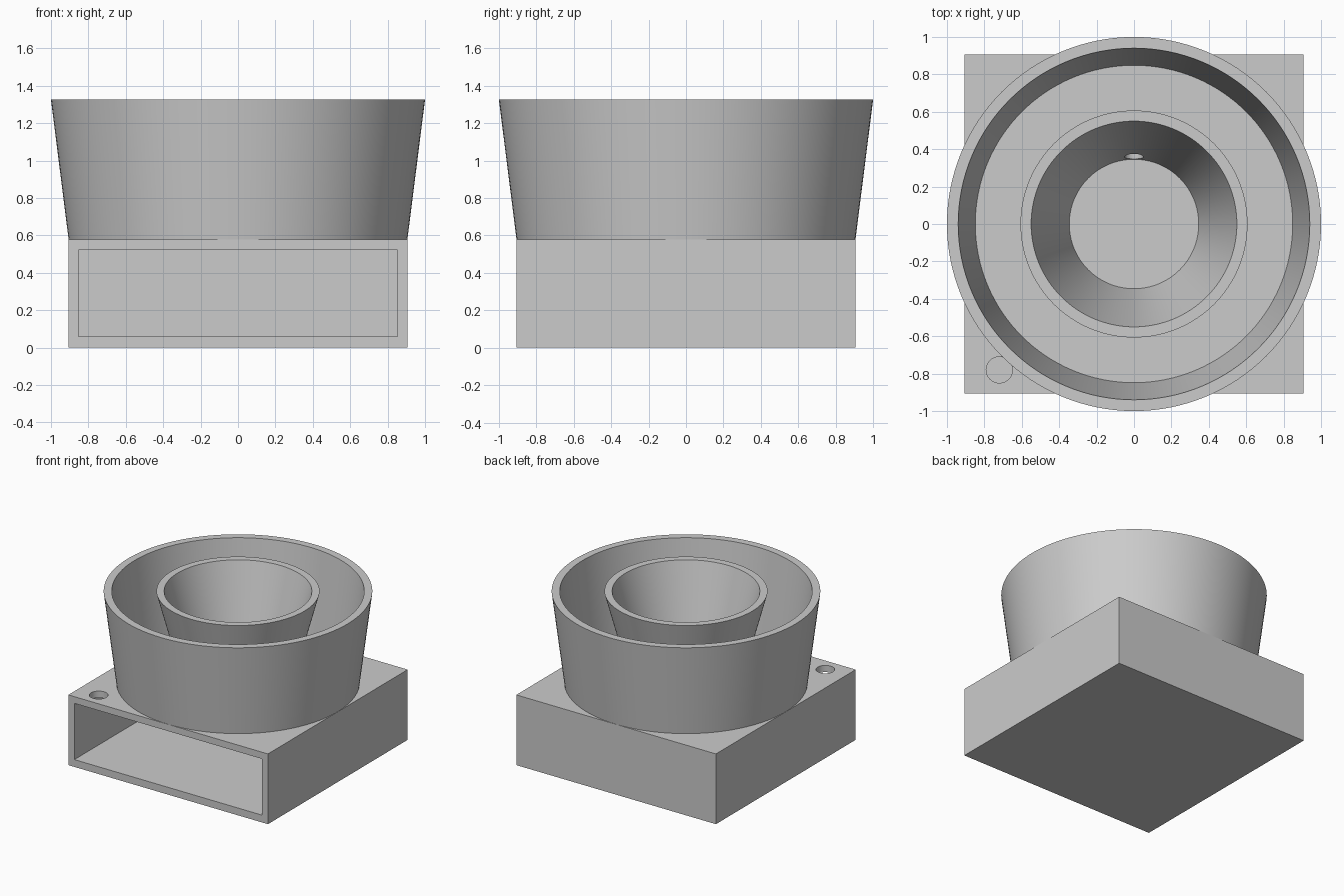
import bpy
import bmesh
from math import cos, sin, tau
from mathutils import Matrix, Vector

default = bpy.data.objects.get("Cube")
if default:
    bpy.data.objects.remove(default, do_unlink=True)

grey = bpy.data.materials.new("plain grey")
grey.use_nodes = True
colour = (0.6, 0.6, 0.6, 1)
grey.diffuse_color = colour
grey.node_tree.nodes["Principled BSDF"].inputs["Base Color"].default_value = colour

HALF = 0.907        # half width of the base
BASE_TOP = 0.577
RIM = 1.326
WALL = 0.055


def finish(name, bm):
    bmesh.ops.recalc_face_normals(bm, faces=bm.faces)
    mesh = bpy.data.meshes.new(name)
    bm.to_mesh(mesh)
    bm.free()
    mesh.materials.append(grey)
    obj = bpy.data.objects.new(name, mesh)
    bpy.context.collection.objects.link(obj)
    return obj


def box(name, low, high):
    low, high = Vector(low), Vector(high)
    bm = bmesh.new()
    bmesh.ops.create_cube(bm, size=1, matrix=Matrix.Translation((low + high) / 2)
                          @ Matrix.Diagonal((*(high - low), 1)))
    return finish(name, bm)


def cylinder(name, centre, radius, depth, axis="Z"):
    bm = bmesh.new()
    turn = Matrix.Rotation(tau / 4, 4, "X") if axis == "Y" else Matrix()
    bmesh.ops.create_cone(bm, cap_ends=True, segments=48, radius1=radius,
                          radius2=radius, depth=depth,
                          matrix=Matrix.Translation(centre) @ turn)
    return finish(name, bm)


def lathe(name, profile, steps=128):
    """Turn a closed (radius, height) profile into a ring."""
    bm = bmesh.new()
    rings = [[bm.verts.new((r * cos(tau * i / steps), r * sin(tau * i / steps), z))
              for r, z in profile] for i in range(steps)]
    n = len(profile)
    for i, ring in enumerate(rings):
        after = rings[(i + 1) % steps]
        for j in range(n):
            k = (j + 1) % n
            bm.faces.new((ring[j], after[j], after[k], ring[k]))
    return finish(name, bm)


def select(obj):
    bpy.ops.object.select_all(action="DESELECT")
    obj.select_set(True)
    bpy.context.view_layer.objects.active = obj


def cut(obj, cutter):
    cutter.hide_render = True
    mod = obj.modifiers.new("cut", "BOOLEAN")
    mod.operation = "DIFFERENCE"
    mod.solver = "EXACT"
    mod.object = cutter
    select(obj)
    bpy.ops.object.modifier_apply(modifier=mod.name)
    bpy.data.objects.remove(cutter, do_unlink=True)


# Hollow base, open at the front, with a small hole in the top corner
base = box("base", (-HALF, -HALF, 0), (HALF, HALF, BASE_TOP))
inner = HALF - WALL
cut(base, box("cavity_cutter", (-inner, -HALF - 0.1, WALL + 0.005),
              (inner, inner, BASE_TOP - WALL)))
cut(base, cylinder("corner_hole_cutter", (-0.72, -0.78, BASE_TOP), 0.07, 0.2))

# Flared outer wall
foot = BASE_TOP - 0.004
outer_wall = lathe("outer_wall", [(0.905, foot), (1.0, RIM), (0.94, RIM), (0.848, foot)])

# Flared inner bowl with a small drain hole through its back
inner_bowl = lathe("inner_bowl", [(0.405, foot), (0.607, RIM), (0.55, RIM), (0.345, foot)])
cut(inner_bowl, cylinder("drain_cutter", (0, 0.4, 0.635), 0.05, 0.3, "Y"))

for obj in (base, outer_wall, inner_bowl):
    select(obj)
    bpy.ops.object.shade_smooth_by_angle(angle=0.52)
